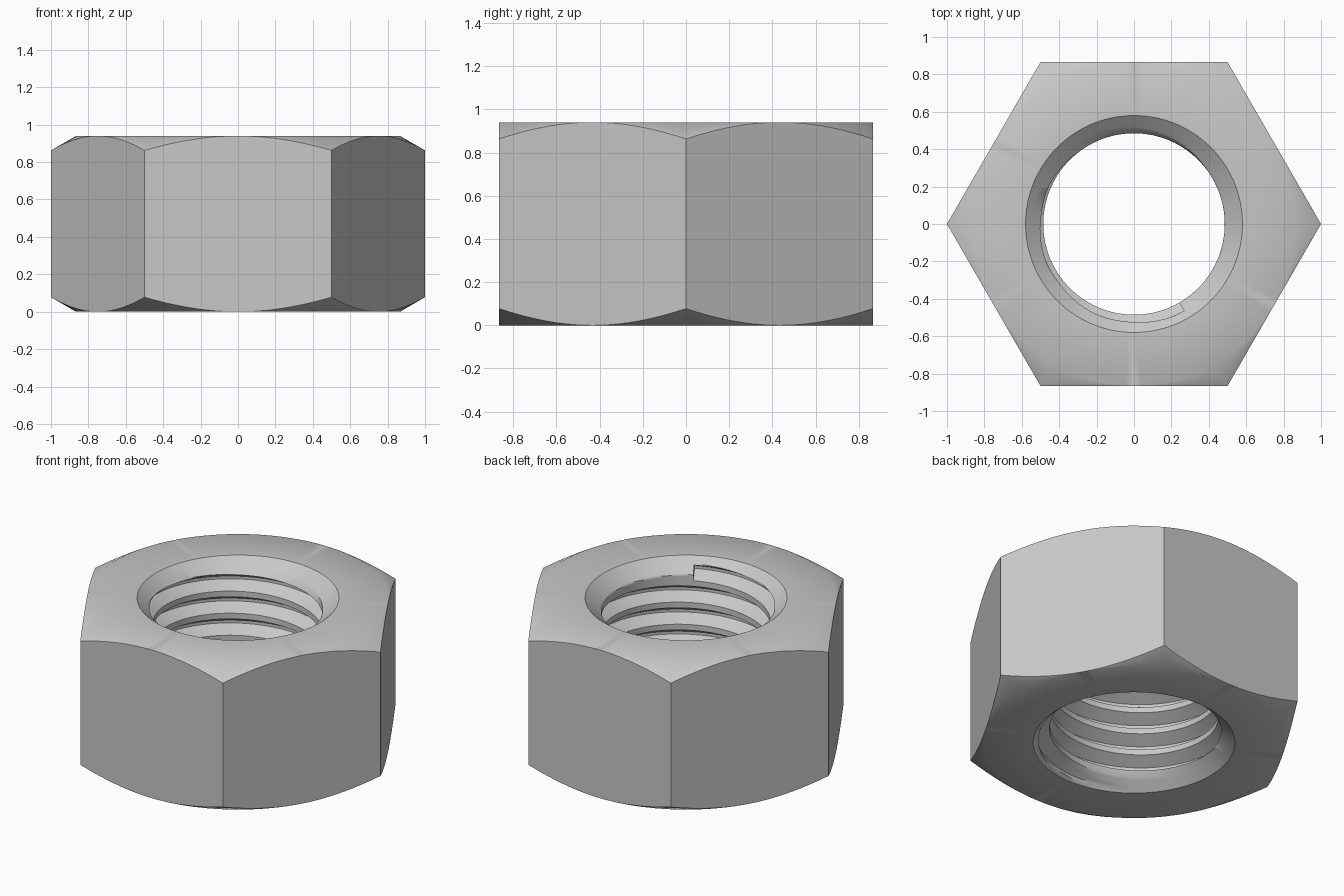
import bpy, bmesh
from math import pi, sin, cos, hypot, radians, tan

old = bpy.data.objects.get("Cube")
if old:
    bpy.data.objects.remove(old)

HEIGHT = 0.94
FLAT = cos(pi / 6)              # centre to flat side
RIM, MINOR, MAJOR = 0.58, 0.485, 0.56
SINK = 0.08                     # countersink depth
PITCH = 0.14
THREAD_END = 0.875              # height of the groove centre where it stops
START = -pi / 3                 # angle where the groove stops
COLUMNS = 120


def hex_radius(a):
    """Distance from the centre to the hexagon outline, corners on x."""
    return FLAT / cos((a % (pi / 3)) - pi / 6)


def bore_radius(z):
    """Plain hole with a countersink at both ends."""
    edge = min(z, HEIGHT - z)
    return max(MINOR, RIM - (RIM - MINOR) * edge / SINK)


def groove_radius(u):
    """V-shaped groove with a narrow flat root; u is in pitches."""
    return MAJOR - max(0, abs(u) - 1 / 16) * PITCH / tan(pi / 6)


# Offsets across one pitch: root edges, flanks and crest
flank_end = 1 / 16 + (MAJOR - MINOR) * tan(pi / 6) / PITCH
half = [1 / 16 + (flank_end - 1 / 16) * i / 6 for i in range(7)]
offsets = [-u for u in reversed(half)] + half


def section(t, ended):
    """Closed cross-section of the nut at one angle, t in turns."""
    a = START + 2 * pi * t
    r = hex_radius(a)
    drop = (r - FLAT) * tan(pi / 6)
    pts = [(RIM, HEIGHT), (FLAT, HEIGHT), (r, HEIGHT - drop),
           (r, drop), (FLAT, 0), (RIM, 0)]
    for k in range(-9, 3):
        cut = k < -1 or (k == -1 and not ended)
        for u in offsets:
            z = min(HEIGHT, max(0, THREAD_END + PITCH * (k + u + t)))
            rad = bore_radius(z)
            if cut and 0 < z < HEIGHT:
                rad = max(rad, groove_radius(u))
            pts.append((rad, z))
    return [(p * cos(a), p * sin(a), z) for p, z in pts]


# Sweep the section round the axis; the last column closes the groove end
columns = [(i / COLUMNS, False) for i in range(COLUMNS + 1)] + [(1, True)]
bm = bmesh.new()
rings = [[bm.verts.new(p) for p in section(t, e)] for t, e in columns]
for left, right in zip(rings, rings[1:]):
    n = len(left)
    for i in range(n):
        j = (i + 1) % n
        bm.faces.new((left[i], right[i], right[j], left[j]))
bmesh.ops.remove_doubles(bm, verts=bm.verts, dist=0.0002)
bmesh.ops.dissolve_degenerate(bm, edges=bm.edges, dist=0.0001)
bmesh.ops.recalc_face_normals(bm, faces=bm.faces)

# Merge the strips of each flat side into one face
strips = [e for e in bm.edges if len(e.link_faces) == 2
          and all(hypot(v.co.x, v.co.y) > FLAT - 0.001 for v in e.verts)
          and abs(e.verts[0].co.z - e.verts[1].co.z) > HEIGHT / 2
          and e.calc_face_angle() < 0.01]
bmesh.ops.dissolve_edges(bm, edges=strips, use_verts=False)

mesh = bpy.data.meshes.new("hex_nut")
bm.to_mesh(mesh)
bm.free()
nut = bpy.data.objects.new("hex_nut", mesh)
bpy.context.collection.objects.link(nut)

# Plain grey metal
steel = bpy.data.materials.new("steel_grey")
steel.use_nodes = True
colour = (0.58, 0.58, 0.58, 1)
steel.diffuse_color = colour
steel.node_tree.nodes["Principled BSDF"].inputs["Base Color"].default_value = colour
mesh.materials.append(steel)

bpy.context.view_layer.objects.active = nut
nut.select_set(True)
bpy.ops.object.shade_smooth_by_angle(angle=radians(35))
